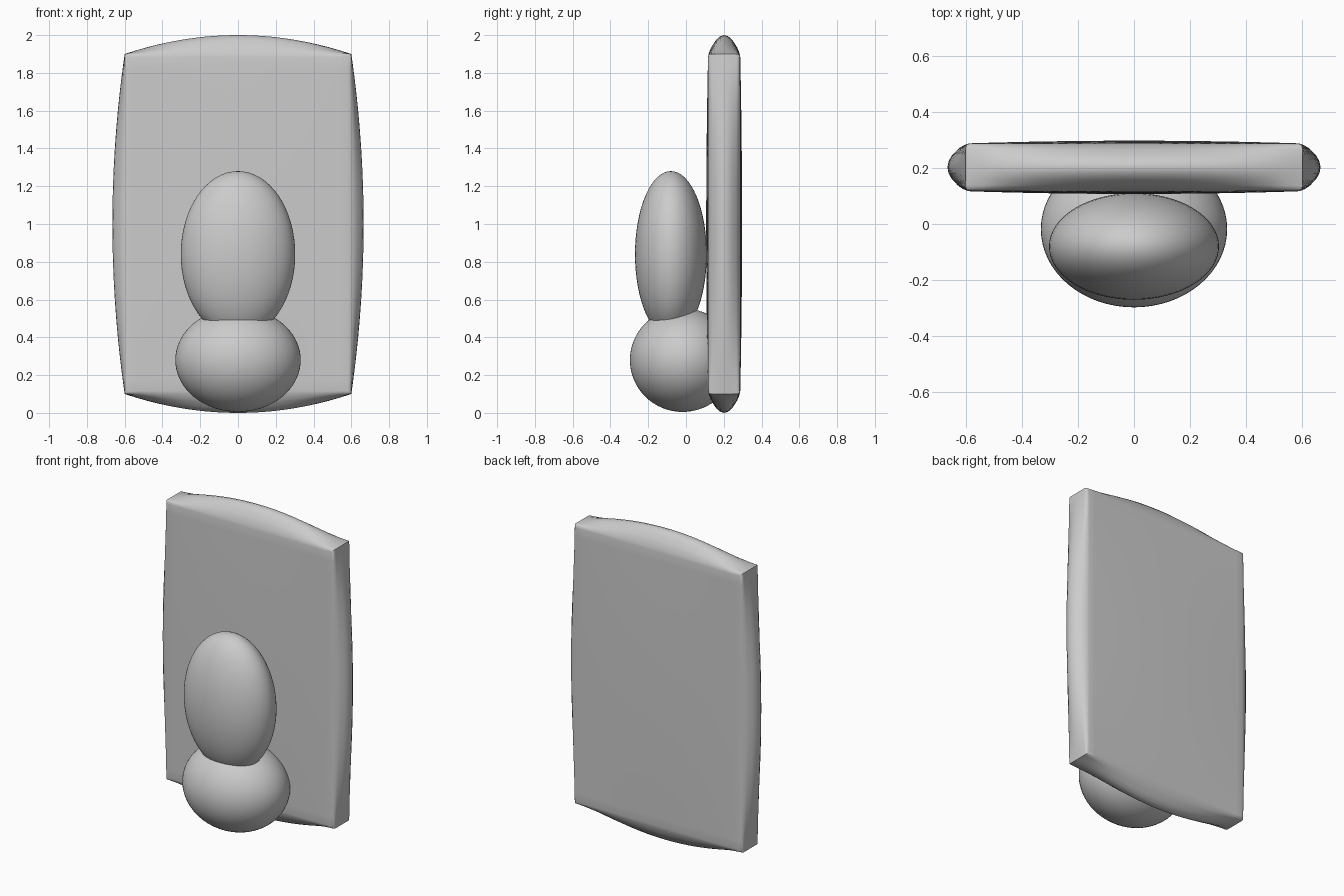
import bpy, bmesh
from mathutils import Vector

if "Cube" in bpy.data.objects:
    bpy.data.objects.remove(bpy.data.objects["Cube"])


def ellipsoid(name, centre, radii):
    bpy.ops.mesh.primitive_uv_sphere_add(segments=64, ring_count=32, radius=1, location=centre)
    ob = bpy.context.object
    ob.name = name
    ob.scale = radii
    bpy.ops.object.transform_apply(location=False, rotation=False, scale=True)
    bpy.ops.object.shade_smooth()
    return ob


# pillow-like back panel: a box with softened front/back rims and bulged faces
half = Vector((0.6, 0.085, 0.9))
bulge = Vector((0.065, 0.01, 0.1))
bm = bmesh.new()
bmesh.ops.create_cube(bm, size=2)
bmesh.ops.scale(bm, vec=half, verts=bm.verts)
rims = [e for e in bm.edges if abs(e.verts[0].co.y - e.verts[1].co.y) < 1e-4]
bmesh.ops.bevel(bm, geom=rims, offset=0.016, segments=3, profile=0.5, affect='EDGES')
for axis, cuts in ((0, 20), (1, 8), (2, 24)):
    normal = Vector((0, 0, 0))
    normal[axis] = 1
    for i in range(1, cuts):
        point = normal * half[axis] * (2 * i / cuts - 1)
        bmesh.ops.bisect_plane(bm, geom=bm.verts[:] + bm.edges[:] + bm.faces[:],
                               plane_co=point, plane_no=normal, dist=1e-5)
for v in bm.verts:
    n = [v.co[i] / half[i] for i in range(3)]
    fall = [1 - k * k for k in n]
    for i in range(3):
        v.co[i] += bulge[i] * n[i] * fall[(i + 1) % 3] * fall[(i + 2) % 3]
bmesh.ops.recalc_face_normals(bm, faces=bm.faces)
mesh = bpy.data.meshes.new("back_panel")
bm.to_mesh(mesh)
bm.free()
panel = bpy.data.objects.new("back_panel", mesh)
panel.location = (0, 0.202, 1)
bpy.context.collection.objects.link(panel)
bpy.ops.object.select_all(action='DESELECT')
panel.select_set(True)
bpy.context.view_layer.objects.active = panel
bpy.ops.object.shade_smooth_by_angle(angle=0.8)

# figure: round base and tall upper body
ellipsoid("lower_body", (0, -0.018, 0.28), (0.332, 0.279, 0.275))
ellipsoid("upper_body", (0, -0.08, 0.84), (0.303, 0.19, 0.44))
